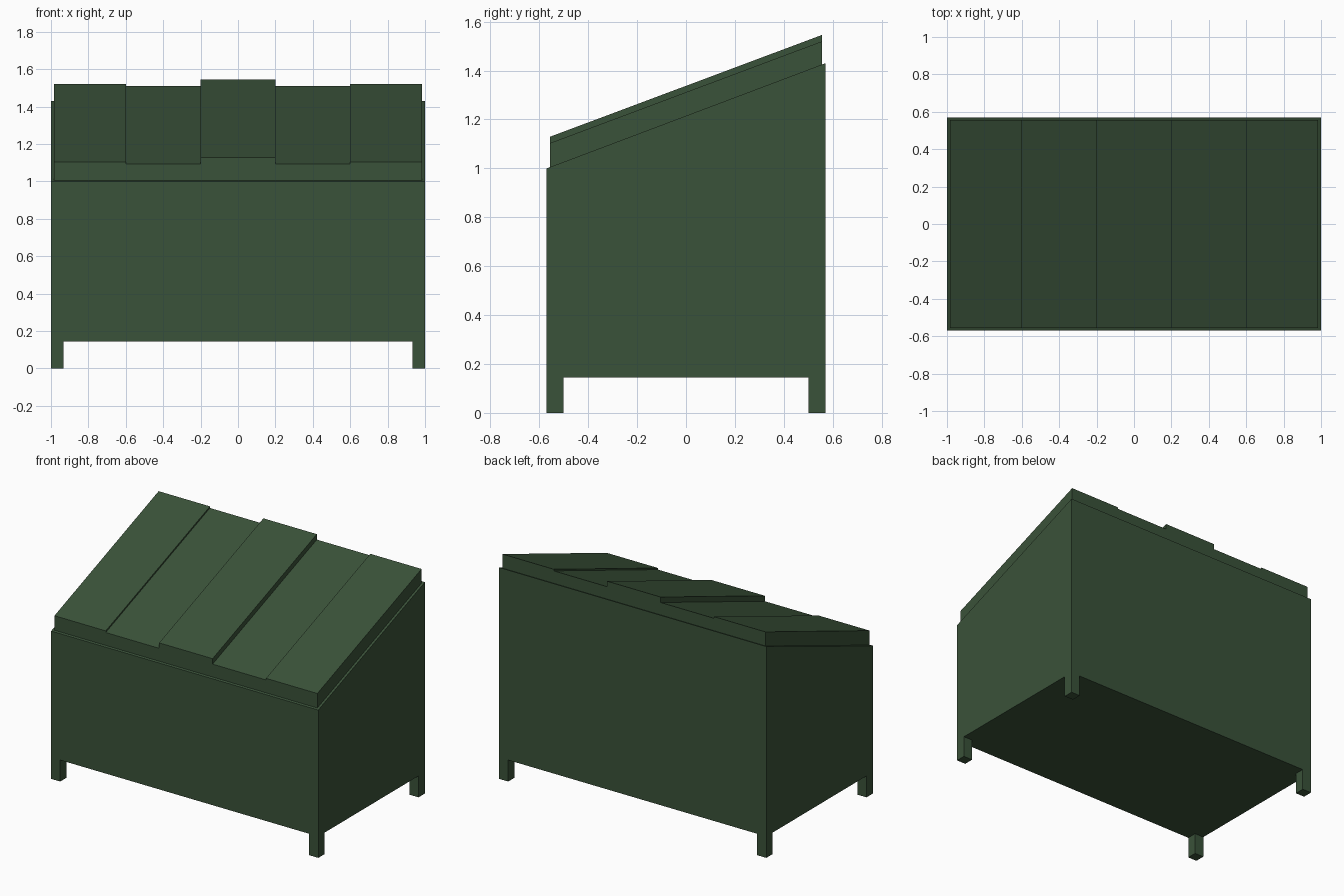
import bpy
import bmesh

cube = bpy.data.objects.get("Cube")
if cube:
    bpy.data.objects.remove(cube, do_unlink=True)

# Single painted finish
GREEN = (0.042, 0.084, 0.041, 1.0)
paint = bpy.data.materials.new("dark green paint")
paint.use_nodes = True
paint.diffuse_color = GREEN
paint.node_tree.nodes["Principled BSDF"].inputs["Base Color"].default_value = GREEN


def extrude_profile(name, profile, x0, x1):
    """Extrude a (y, z) side profile along x into a closed solid."""
    bm = bmesh.new()
    face = bm.faces.new([bm.verts.new((x0, y, z)) for y, z in profile])
    moved = bmesh.ops.extrude_face_region(bm, geom=[face])["geom"]
    verts = [g for g in moved if isinstance(g, bmesh.types.BMVert)]
    bmesh.ops.translate(bm, verts=verts, vec=(x1 - x0, 0, 0))
    bmesh.ops.recalc_face_normals(bm, faces=bm.faces)
    mesh = bpy.data.meshes.new(name)
    bm.to_mesh(mesh)
    bm.free()
    mesh.materials.append(paint)
    obj = bpy.data.objects.new(name, mesh)
    bpy.context.collection.objects.link(obj)
    return obj


HALF_X, HALF_Y = 1.0, 0.57
FLOOR = 0.145
FRONT_Z, BACK_Z = 1.0, 1.43


def rim(y):
    """Height of the sloped body top at depth y."""
    return FRONT_Z + (BACK_Z - FRONT_Z) * (y + HALF_Y) / (2 * HALF_Y)


# Bin body with sloping top
extrude_profile("body", [(-HALF_Y, FLOOR), (HALF_Y, FLOOR),
                         (HALF_Y, BACK_Z), (-HALF_Y, FRONT_Z)], -HALF_X, HALF_X)

# Four corner legs
LEG = 0.068
for side, x in (("right", -HALF_X), ("left", HALF_X - LEG)):
    for end, y in (("front", -HALF_Y), ("back", HALF_Y - LEG)):
        extrude_profile(f"{end}_{side}_leg",
                        [(y, 0), (y + LEG, 0), (y + LEG, FLOOR), (y, FLOOR)], x, x + LEG)

# Five lid panels of stepped heights
LID_FRONT, LID_BACK = -0.557, 0.557
edges = [-0.984, -0.6, -0.2, 0.2, 0.6, 0.984]
front_tops = [1.103, 1.092, 1.129, 1.092, 1.103]
for i, top in enumerate(front_tops):
    extrude_profile(f"lid_panel_{i + 1}",
                    [(LID_FRONT, rim(LID_FRONT)), (LID_BACK, rim(LID_BACK)),
                     (LID_BACK, top + 0.417), (LID_FRONT, top)],
                    edges[i], edges[i + 1])
